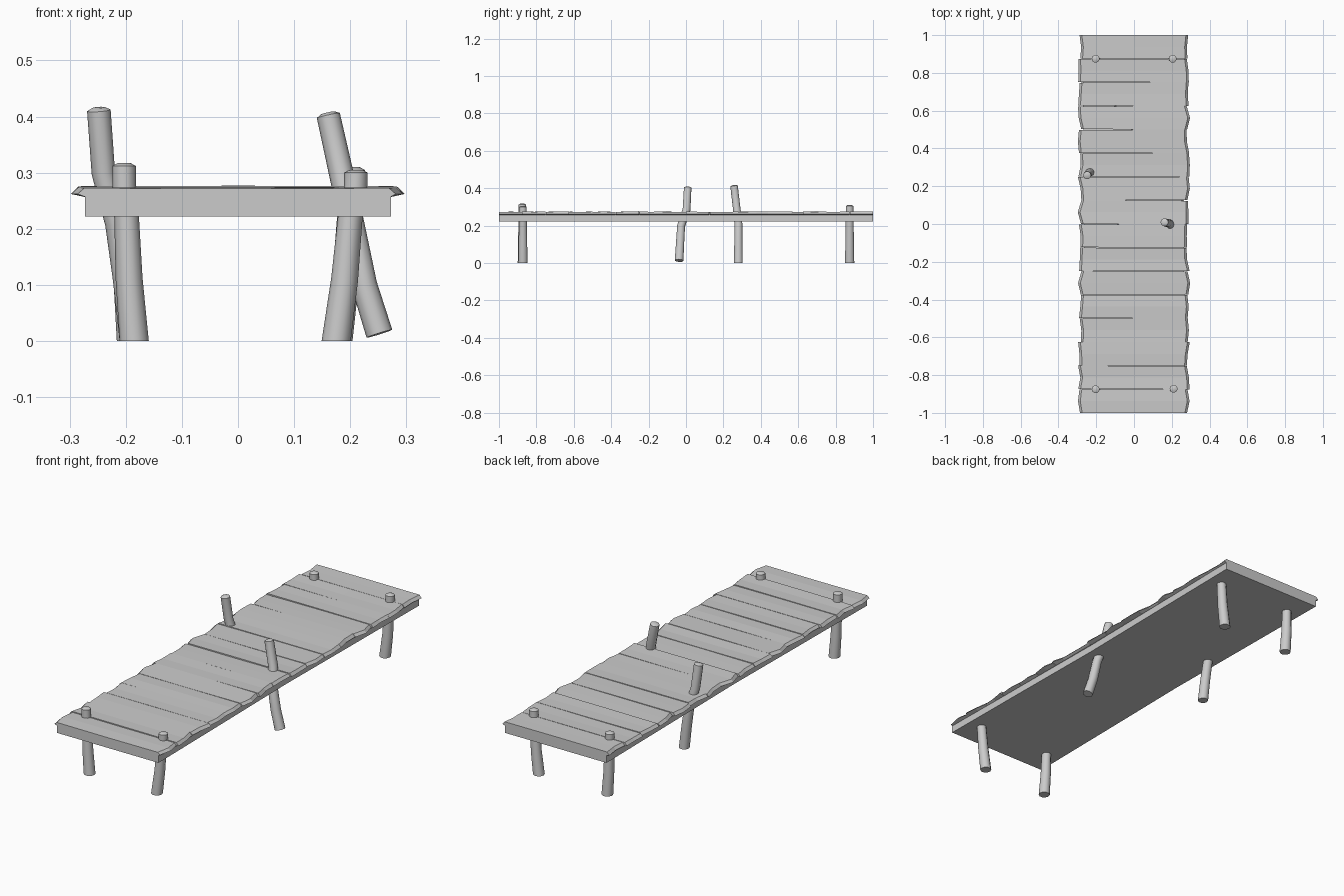
import bpy, bmesh, math, random
from mathutils import Vector

random.seed(4)
if "Cube" in bpy.data.objects:
    bpy.data.objects.remove(bpy.data.objects["Cube"])

grey = bpy.data.materials.new("plain grey")
grey.use_nodes = True
colour = (0.6, 0.6, 0.6, 1)
grey.diffuse_color = colour
grey.node_tree.nodes["Principled BSDF"].inputs["Base Color"].default_value = colour


def loft(name, rings, smooth=False):
    """Skin a list of equal-length closed rings and cap both ends."""
    bm = bmesh.new()
    loops = [[bm.verts.new(p) for p in ring] for ring in rings]
    n = len(loops[0])
    for a, b in zip(loops, loops[1:]):
        for i in range(n):
            j = (i + 1) % n
            bm.faces.new((a[i], a[j], b[j], b[i]))
    bm.faces.new(loops[0][::-1])
    bm.faces.new(loops[-1])
    bmesh.ops.recalc_face_normals(bm, faces=bm.faces)
    mesh = bpy.data.meshes.new(name)
    bm.to_mesh(mesh)
    bm.free()
    mesh.materials.append(grey)
    obj = bpy.data.objects.new(name, mesh)
    bpy.context.collection.objects.link(obj)
    if smooth:
        bpy.ops.object.select_all(action="DESELECT")
        obj.select_set(True)
        bpy.context.view_layer.objects.active = obj
        bpy.ops.object.shade_smooth_by_angle(angle=math.radians(45))
    return obj


def jitter(amount):
    return random.uniform(-amount, amount)


# Solid base under the planks, slightly waisted in the middle
base = []
for y, half in ((-1, 0.273), (-0.5, 0.268), (0, 0.262), (0.5, 0.268), (1, 0.273)):
    base.append([(-half, y, 0.222), (half, y, 0.222), (half, y, 0.262), (-half, y, 0.262)])
loft("deck_base", base)

# Planks with rough, tapered ends
count = 16
width = 2 / count


def plank_ring(y, skew, lift):
    left, right = 0.288 + jitter(0.01), 0.288 + jitter(0.01)
    top = 0.274 + lift
    return [(-0.27, y - skew, 0.256), (0.27, y + skew, 0.256),
            (right, y + skew, 0.262), (right - 0.012, y + skew, top),
            (0, y, top + jitter(0.001)),
            (0.012 - left, y - skew, top), (-left, y - skew, 0.262)]


for k in range(count):
    y0, y1 = -1 + k * width, -1 + (k + 1) * width
    skew0 = 0 if k == 0 else jitter(0.002)
    skew1 = 0 if k == count - 1 else jitter(0.002)
    gap0 = 0 if k == 0 else 0.001
    gap1 = 0 if k == count - 1 else 0.001
    loft(f"plank_{k + 1}", [plank_ring(y0 + gap0, skew0, jitter(0.002)),
                            plank_ring((y0 + y1) / 2, 0, jitter(0.001)),
                            plank_ring(y1 - gap1, skew1, jitter(0.002))])


def post(name, path, sides=10):
    """Round post along (x, y, z, radius) stations, with a chamfered top."""
    points = [Vector(p[:3]) for p in path]
    rings = []
    for i, p in enumerate(points):
        axis = points[min(i + 1, len(points) - 1)] - points[max(i - 1, 0)]
        if i == 0 and p.z == 0:
            axis = Vector((0, 0, 1))
        axis.normalize()
        u = Vector((0, 1, 0)).cross(axis).normalized()
        v = axis.cross(u)
        turn = [2 * math.pi * s / sides for s in range(sides)]
        rings.append([p + path[i][3] * (u * math.cos(t) + v * math.sin(t)) for t in turn])
    centre = points[-1]
    rings.append([centre + (q - centre) * 0.55 + axis * 0.005 for q in rings[-1]])
    loft(name, rings, smooth=True)


# Corner posts: foot x, knee x, head x, y, top height
corners = {
    "front_right_post": (-0.185, -0.194, -0.203, -0.875, 0.312),
    "front_left_post": (0.175, 0.190, 0.210, -0.872, 0.300),
    "back_right_post": (-0.190, -0.198, -0.203, 0.875, 0.302),
    "back_left_post": (0.178, 0.192, 0.205, 0.875, 0.305),
}
for name, (foot, knee, head, y, top) in corners.items():
    post(name, [(foot, y, 0, 0.026), (knee, y, 0.11, 0.024),
                ((knee + head) / 2, y, 0.22, 0.022), (head, y, 0.275, 0.021),
                (head, y, top, 0.021)])

# Taller leaning posts in the middle
post("middle_right_post", [(-0.187, 0.28, 0, 0.024), (-0.2, 0.28, 0.11, 0.023),
                           (-0.215, 0.28, 0.21, 0.022), (-0.24, 0.27, 0.3, 0.021),
                           (-0.248, 0.257, 0.411, 0.021)])
post("middle_left_post", [(0.252, -0.037, 0.013, 0.024), (0.225, -0.032, 0.1, 0.023),
                          (0.205, -0.026, 0.2, 0.022), (0.187, 0.003, 0.285, 0.022),
                          (0.161, 0.009, 0.402, 0.021)])
